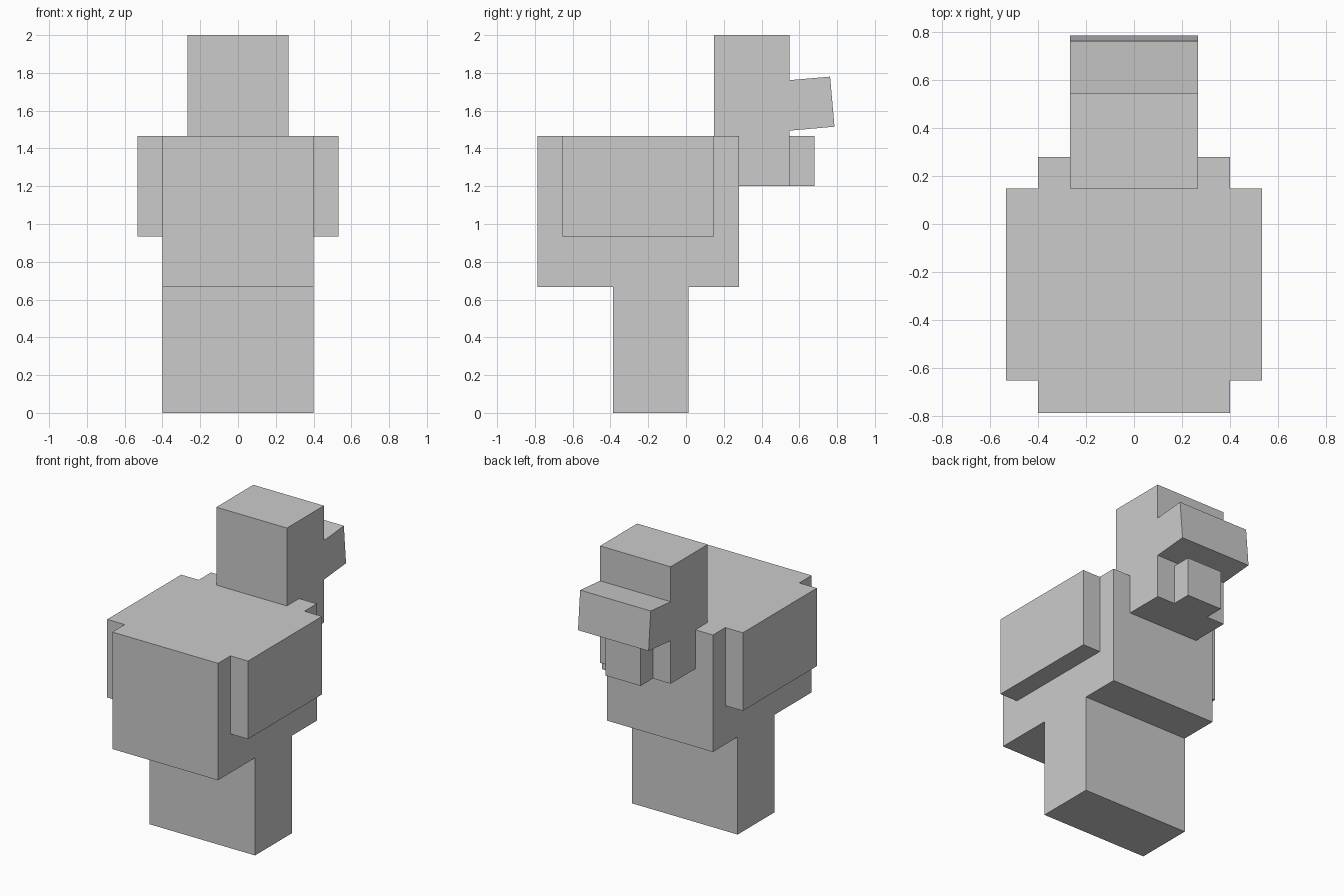
import bpy
from math import radians

if "Cube" in bpy.data.objects:
    bpy.data.objects.remove(bpy.data.objects["Cube"])


def box(name, x, y, z, tilt=0.0):
    """Box from (min, max) ranges, optionally tilted about the x axis."""
    ranges = (x, y, z)
    centre = [(a + b) / 2 for a, b in ranges]
    bpy.ops.mesh.primitive_cube_add(size=1, location=centre, rotation=(tilt, 0, 0))
    ob = bpy.context.object
    ob.name = name
    ob.scale = [b - a for a, b in ranges]
    bpy.ops.object.transform_apply(location=False, rotation=False, scale=True)
    return ob


# Torso
box("body", (-0.4, 0.4), (-0.787, 0.28), (0.667, 1.467))

# Paired legs and wings
for side, label in ((-1, "left"), (1, "right")):
    box(f"{label}_leg", sorted((0, side * 0.4)), (-0.387, 0.013), (0, 0.667))
    box(f"{label}_wing", sorted((side * 0.4, side * 0.533)),
        (-0.653, 0.147), (0.933, 1.467))

# Head with wattle and slightly raised beak
box("head", (-0.267, 0.267), (0.147, 0.547), (1.2, 2.0))
box("wattle", (-0.133, 0.133), (0.547, 0.68), (1.2, 1.467))
box("beak", (-0.267, 0.267), (0.509, 0.775), (1.504, 1.77), radians(5)).location = (0, 0.642, 1.636)
